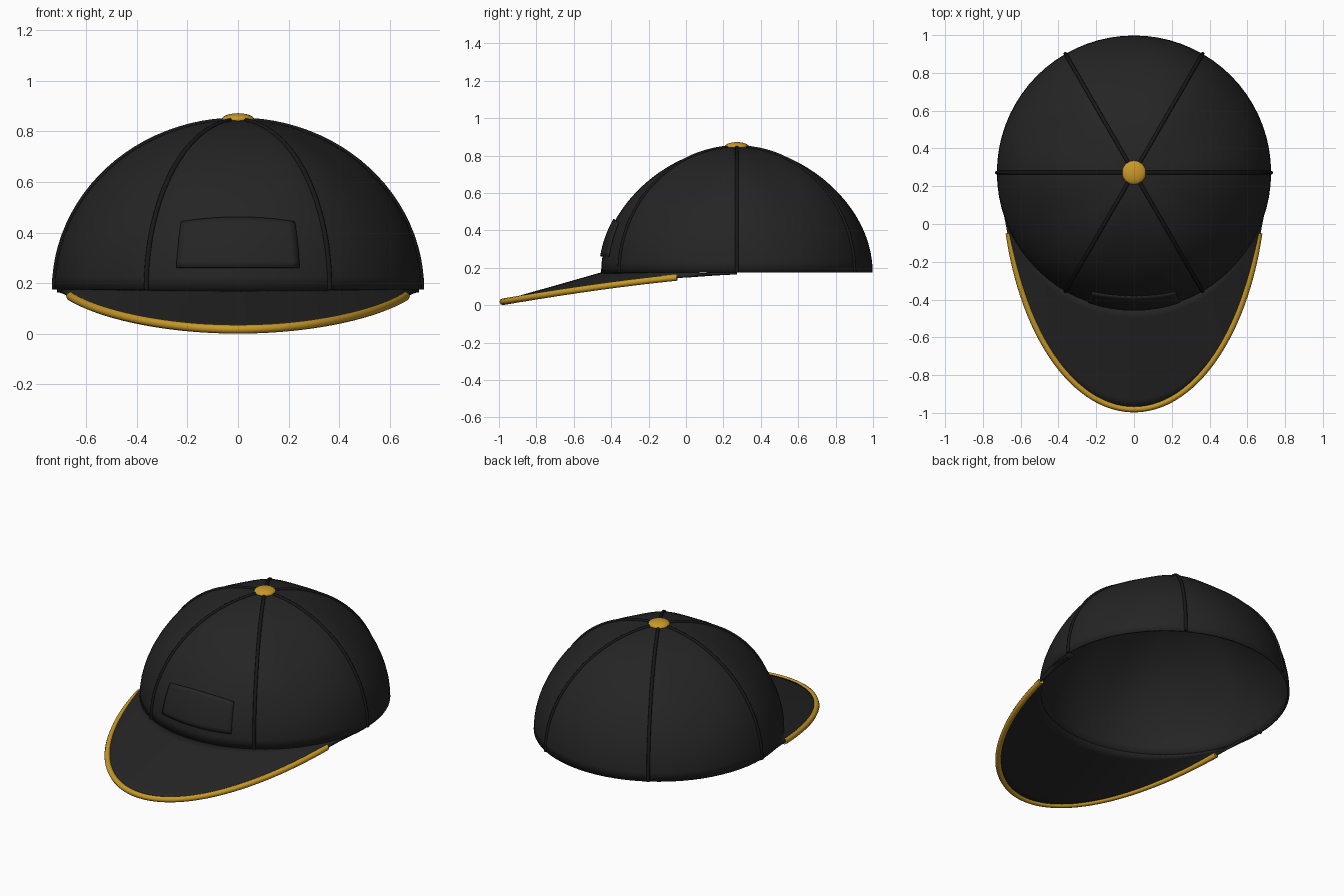
import bpy, bmesh, math
from math import sin, cos, pi, radians

if "Cube" in bpy.data.objects:
    bpy.data.objects.remove(bpy.data.objects["Cube"])

CY, RIM, R, H = 0.272, 0.175, 0.726, 0.67   # crown centre y, rim height, radius, height


def material(name, rgb):
    m = bpy.data.materials.new(name)
    m.diffuse_color = (*rgb, 1)
    m.use_nodes = True
    m.node_tree.nodes["Principled BSDF"].inputs["Base Color"].default_value = m.diffuse_color
    return m


FABRIC = material("black fabric", (0.018, 0.018, 0.018))
SEAM = material("seam black", (0.009, 0.009, 0.009))
GOLD = material("gold", (0.58, 0.32, 0.022))


def grid_object(name, rows, mat, thickness=0, offset=-1, closed=False):
    """Skin a grid of points, then give it thickness."""
    bm = bmesh.new()
    vs = [[bm.verts.new(p) for p in row] for row in rows]
    n = len(rows[0])
    for a, b in zip(vs, vs[1:]):
        for i in range(n if closed else n - 1):
            j = (i + 1) % n
            bm.faces.new((a[i], a[j], b[j], b[i]))
    bmesh.ops.remove_doubles(bm, verts=bm.verts, dist=1e-5)
    bm.normal_update()
    me = bpy.data.meshes.new(name)
    bm.to_mesh(me)
    bm.free()
    ob = bpy.data.objects.new(name, me)
    bpy.context.collection.objects.link(ob)
    me.materials.append(mat)
    if thickness:
        s = ob.modifiers.new("thickness", 'SOLIDIFY')
        s.thickness, s.offset = thickness, offset
    smooth(ob)
    return ob


def smooth(ob):
    bpy.ops.object.select_all(action='DESELECT')
    ob.select_set(True)
    bpy.context.view_layer.objects.active = ob
    bpy.ops.object.shade_smooth_by_angle(angle=radians(40))


def tube(name, points, radius, mat):
    cu = bpy.data.curves.new(name, 'CURVE')
    cu.dimensions = '3D'
    cu.bevel_depth, cu.bevel_resolution, cu.use_fill_caps = radius, 2, True
    sp = cu.splines.new('POLY')
    sp.points.add(len(points) - 1)
    for p, co in zip(sp.points, points):
        p.co = (*co, 1)
    cu.materials.append(mat)
    ob = bpy.data.objects.new(name, cu)
    bpy.context.collection.objects.link(ob)
    return ob


def crown_point(theta, phi, lift=0.0):
    """Dome point; panels are slightly flatter between the six seams."""
    k = 1 - 0.02 * sin(2 * phi) ** 2 * sin(3 * theta) ** 2
    r = (R * k + lift) * cos(phi)
    return (r * cos(theta), CY + r * sin(theta), RIM + (H * k + lift) * sin(phi))


# Crown: open six-panel dome
crown = [[crown_point(2 * pi * i / 72, pi / 2 * j / 20) for i in range(72)] for j in range(21)]
grid_object("crown", crown, FABRIC, 0.012, -1, closed=True)

# Raised seams between the panels
for s in range(6):
    tube(f"seam_{s + 1}", [crown_point(s * pi / 3, pi / 2 * j / 24) for j in range(25)], 0.010, SEAM)

# Front patch with an arched top edge
patch = []
for j in range(9):
    row = []
    for i in range(17):
        u = i / 8 - 1
        z = 0.26 + (0.2 - 0.02 * u * u) * j / 8
        row.append(crown_point(-pi / 2 + u * radians(19.5), math.asin((z - RIM) / H), 0.003))
    patch.append(row)
grid_object("front_patch", patch, FABRIC, 0.009, 1)

# Top button
bpy.ops.mesh.primitive_uv_sphere_add(segments=16, ring_count=10, location=(0, CY, 0.848))
button = bpy.context.object
button.name = "top_button"
button.scale = (0.064, 0.064, 0.024)
button.data.materials.append(GOLD)
smooth(button)


# Brim: sloping from the rim circle to a drooping half ellipse
def brim_edge(t):
    return (0.685 * cos(t), CY - 1.252 * sin(t), RIM - 0.004 - 0.153 * max(sin(t), 0) ** 1.4)


brim = []
for j in range(11):
    f = j / 10
    row = []
    for i in range(65):
        t = pi * i / 64
        a = (0.715 * cos(t), CY - 0.715 * sin(t), RIM - 0.004)
        b = brim_edge(t)
        row.append(tuple(p + (q - p) * f for p, q in zip(a, b)))
    brim.append(row)
grid_object("brim", brim, FABRIC, 0.014, 0)

# Gold piping along the brim edge
t0 = math.asin(0.256)
tube("brim_piping", [brim_edge(t0 + (pi - 2 * t0) * i / 64) for i in range(65)], 0.0175, GOLD)
